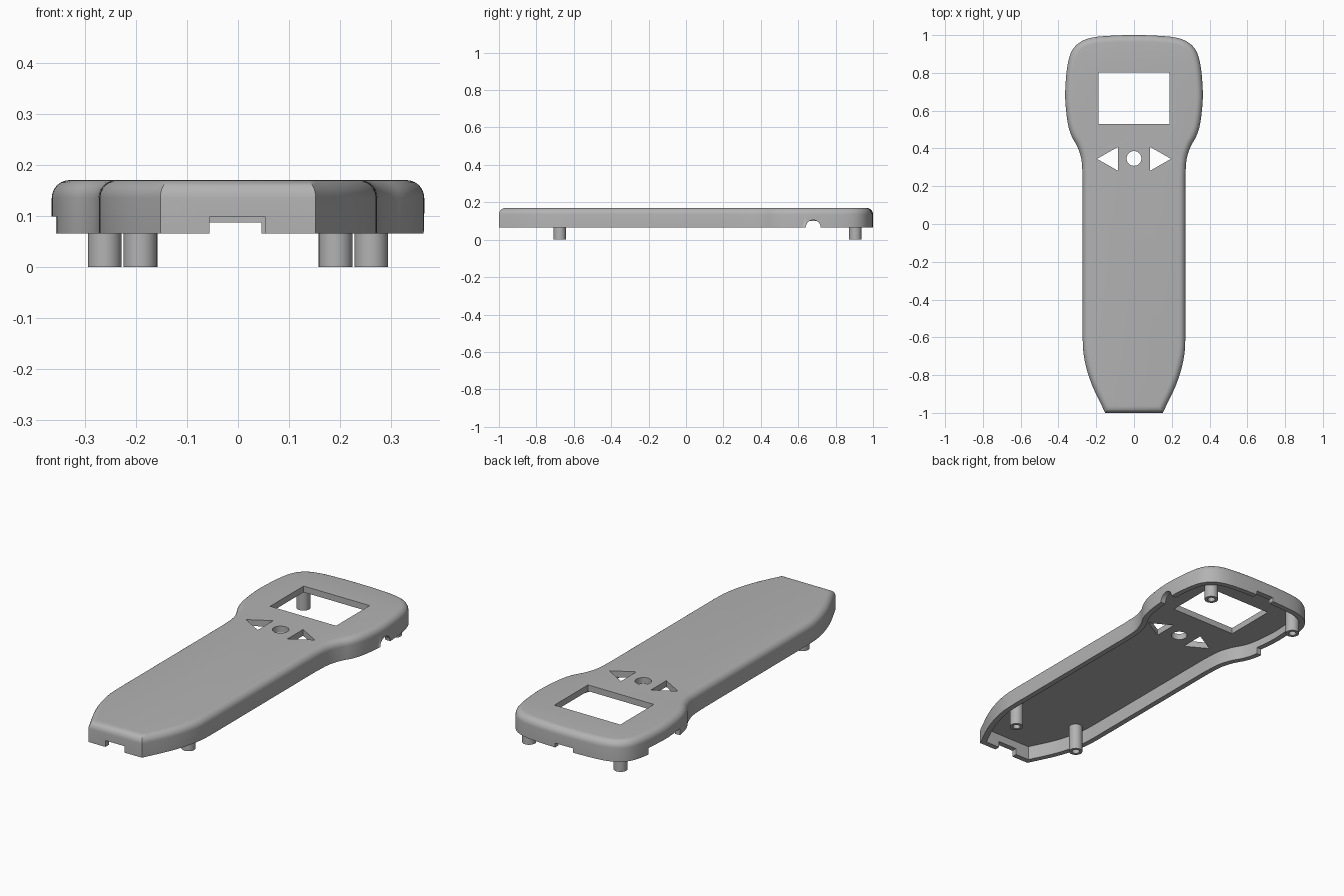
import bpy, bmesh, math
from mathutils import Vector, Matrix

cube = bpy.data.objects.get("Cube")
if cube:
    bpy.data.objects.remove(cube, do_unlink=True)

grey = bpy.data.materials.new("plastic grey")
grey.use_nodes = True
colour = (0.45, 0.45, 0.45, 1)
grey.diffuse_color = colour
grey.node_tree.nodes["Principled BSDF"].inputs["Base Color"].default_value = colour

RIM, TOP, CEILING = 0.065, 0.17, 0.138
WALL, ROUND = 0.028, 0.035


def make_object(name, bm):
    bmesh.ops.recalc_face_normals(bm, faces=bm.faces)
    mesh = bpy.data.meshes.new(name)
    bm.to_mesh(mesh)
    bm.free()
    mesh.materials.append(grey)
    obj = bpy.data.objects.new(name, mesh)
    bpy.context.collection.objects.link(obj)
    return obj


def smooth(obj, degrees):
    bpy.ops.object.select_all(action='DESELECT')
    obj.select_set(True)
    bpy.context.view_layer.objects.active = obj
    bpy.ops.object.shade_smooth_by_angle(angle=math.radians(degrees))


def spline(points, steps=4):
    """Smooth curve through the points."""
    pts = [Vector(p) for p in points]
    pts = [2 * pts[0] - pts[1]] + pts + [2 * pts[-1] - pts[-2]]
    out = []
    for a, b, c, d in zip(pts, pts[1:], pts[2:], pts[3:]):
        for i in range(steps):
            t = i / steps
            out.append(0.5 * (2 * b + (c - a) * t + (2 * a - 5 * b + 4 * c - d) * t**2
                              + (3 * b - a - 3 * c + d) * t**3))
    return out + [pts[-2]]


def inset(loop, dist):
    """Mitred inset of a counter-clockwise outline."""
    out = []
    for i, p in enumerate(loop):
        d1 = (p - loop[i - 1]).normalized()
        d2 = (loop[(i + 1) % len(loop)] - p).normalized()
        n1, n2 = Vector((-d1.y, d1.x)), Vector((-d2.y, d2.x))
        out.append(p + (n1 + n2) * dist / (1 + n1.dot(n2)))
    return out


# Outline: tapered tip, straight grip, flared head
tip = spline([(0.152, -1), (0.215, -0.87), (0.25, -0.77), (0.268, -0.68), (0.272, -0.6)])
head = spline([(0.272, 0.24), (0.278, 0.34), (0.3, 0.41), (0.33, 0.465), (0.35, 0.53),
               (0.363, 0.64), (0.363, 0.73), (0.352, 0.84), (0.33, 0.915),
               (0.285, 0.963), (0.215, 0.988), (0.1, 0.998), (0, 1)])
half = tip + head
outline = half + [Vector((-p.x, p.y)) for p in reversed(half[:-1])]

# Hollow shell with a rounded top edge
rings = [(WALL, CEILING), (WALL, RIM), (0, RIM)]
for k in range(7):
    a = math.pi / 2 * k / 6
    rings.append((ROUND * (1 - math.cos(a)), TOP - ROUND + ROUND * math.sin(a)))
bm = bmesh.new()
loops = [[bm.verts.new((p.x, p.y, z)) for p in inset(outline, d)] for d, z in rings]
for low, high in zip(loops, loops[1:]):
    for i in range(len(low)):
        bm.faces.new((low[i - 1], low[i], high[i], high[i - 1]))
bm.faces.new(loops[0])
bm.faces.new(loops[-1])
shell = make_object("shell", bm)

# Openings
cut = bmesh.new()


def cut_box(x0, x1, y0, y1, z0, z1):
    m = Matrix.Translation(((x0 + x1) / 2, (y0 + y1) / 2, (z0 + z1) / 2))
    bmesh.ops.create_cube(cut, size=1, matrix=m @ Matrix.Diagonal((x1 - x0, y1 - y0, z1 - z0, 1)))


def cut_round(centre, radius, depth, sides, turn=Matrix()):
    bmesh.ops.create_cone(cut, cap_ends=True, segments=sides, radius1=radius, radius2=radius,
                          depth=depth, matrix=Matrix.Translation(centre) @ turn)


def cut_triangle(side):
    corners = [(side * 0.196, 0.345), (side * 0.085, 0.408), (side * 0.085, 0.282)]
    low, high = [[cut.verts.new((x, y, z)) for x, y in corners] for z in (0.11, 0.2)]
    cut.faces.new(low)
    cut.faces.new(high)
    for i in range(3):
        cut.faces.new((low[i - 1], low[i], high[i], high[i - 1]))


cut_box(-0.188, 0.188, 0.53, 0.803, 0.11, 0.2)            # display window
cut_round((0, 0.347, 0.155), 0.039, 0.09, 32)             # round button
for s in (-1, 1):
    cut_triangle(s)                                       # arrow buttons
cut_box(-0.056, 0.054, -1.05, -0.95, 0.04, 0.098)         # tip notch
cut_box(-0.056, 0.046, 0.95, 1.05, 0.04, 0.087)           # head notch
cut_box(-0.4, -0.325, 0.555, 0.815, 0.04, 0.099)          # side slot
cut_round((0.36, 0.68, RIM), 0.04, 0.1, 32, Matrix.Rotation(math.pi / 2, 4, 'Y'))
cutter = make_object("opening_cutter", cut)
cutter.hide_render = True

mod = shell.modifiers.new("openings", 'BOOLEAN')
mod.operation, mod.solver, mod.object = 'DIFFERENCE', 'EXACT', cutter
smooth(shell, 30)
bpy.context.view_layer.objects.active = shell
bpy.ops.object.modifier_apply(modifier=mod.name)
bpy.data.objects.remove(cutter, do_unlink=True)


# Hollow screw posts
def post(name, x, y):
    bm = bmesh.new()
    profile = [(0.033, CEILING + 0.005), (0.033, 0), (0.018, 0), (0.018, 0.11)]
    circles = []
    for r, z in profile:
        circles.append([bm.verts.new((x + r * math.cos(a), y + r * math.sin(a), z))
                        for a in (math.tau * i / 32 for i in range(32))])
    for low, high in zip(circles, circles[1:]):
        for i in range(32):
            bm.faces.new((low[i - 1], low[i], high[i], high[i - 1]))
    bm.faces.new(circles[0])
    bm.faces.new(circles[-1])
    smooth(make_object(name, bm), 30)


for label, s in (("left", 1), ("right", -1)):
    post("front_post_" + label, s * 0.191, -0.675)
    post("back_post_" + label, s * 0.261, 0.905)
